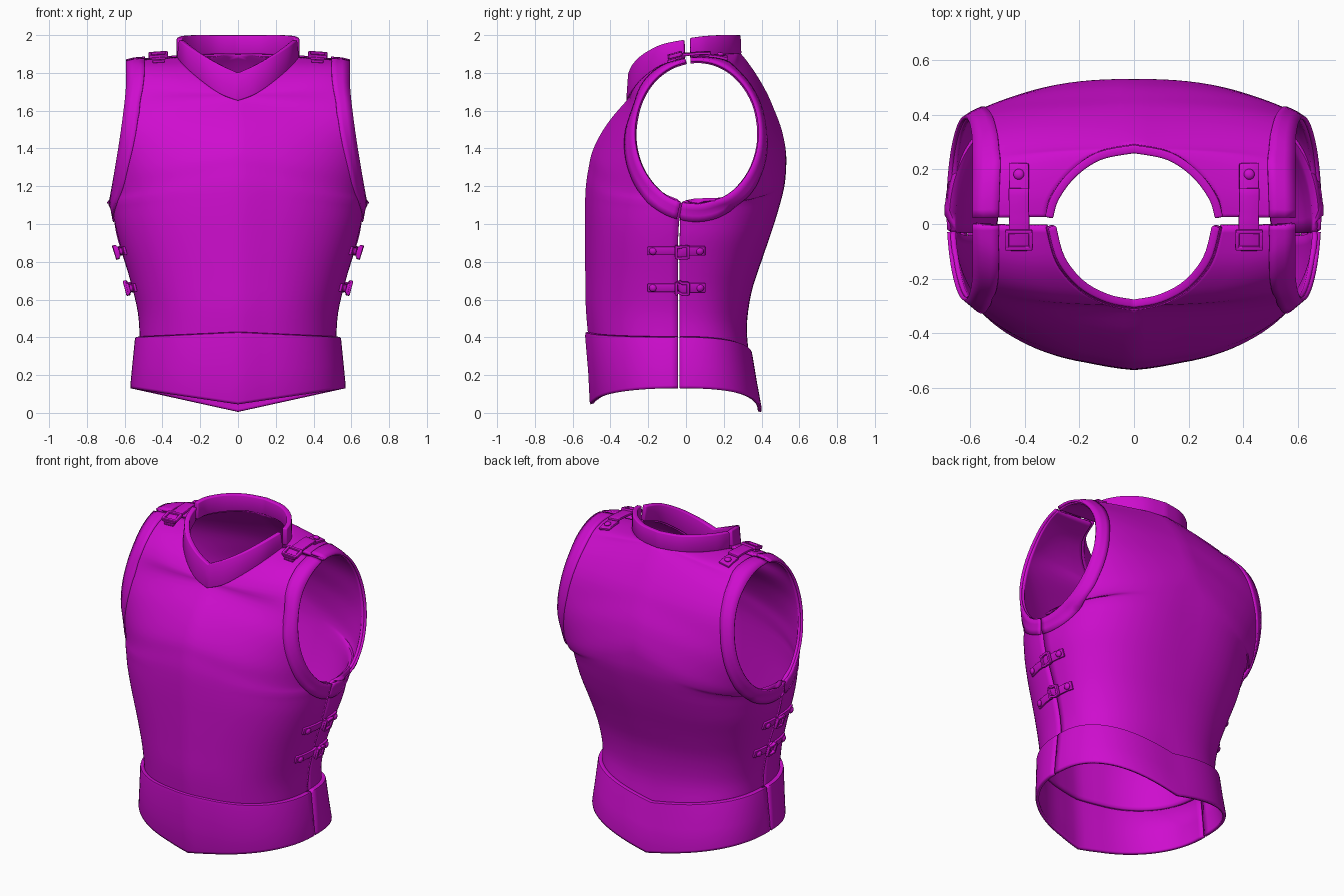
import bpy, bmesh, math
from mathutils import Vector, Matrix
from mathutils.bvhtree import BVHTree

if "Cube" in bpy.data.objects:
    bpy.data.objects.remove(bpy.data.objects["Cube"])

mat = bpy.data.materials.new("magenta")
mat.diffuse_color = (0.62, 0.004, 0.62, 1)
mat.use_nodes = True
mat.node_tree.nodes["Principled BSDF"].inputs["Base Color"].default_value = mat.diffuse_color


def finish(name, verts, faces, thick=0.0, offset=-1, bevel=0.0):
    """Mesh object mirrored across x, thickened and smooth shaded."""
    me = bpy.data.meshes.new(name)
    me.from_pydata(verts, [], faces)
    me.materials.append(mat)
    ob = bpy.data.objects.new(name, me)
    bpy.context.collection.objects.link(ob)
    m = ob.modifiers.new("mirror", 'MIRROR')
    m.use_clip = True
    if thick:
        s = ob.modifiers.new("thickness", 'SOLIDIFY')
        s.thickness, s.offset = thick, offset
    if bevel:
        b = ob.modifiers.new("bevel", 'BEVEL')
        b.width, b.segments, b.limit_method = bevel, 2, 'ANGLE'
    bpy.ops.object.select_all(action='DESELECT')
    ob.select_set(True)
    bpy.context.view_layer.objects.active = ob
    bpy.ops.object.shade_smooth_by_angle(angle=math.radians(35))
    return ob


def grid(rows, out=None):
    """Verts and faces of a quad grid facing along out, or away from the z axis."""
    w = len(rows[0])
    v = [Vector(p) for r in rows for p in r]
    f = [(i * w + j, i * w + j + 1, (i + 1) * w + j + 1, (i + 1) * w + j)
         for i in range(len(rows) - 1) for j in range(w - 1)]
    total = 0
    for q in f:
        a, b, c, d = (v[k] for k in q)
        o = out or Vector((a.x, a.y, 0))
        total += (c - a).cross(d - b).dot(o)
    return v, [q[::-1] for q in f] if total < 0 else f


def spline(keys, sub):
    """Catmull-Rom through tuples."""
    res = []
    for i in range(len(keys) - 1):
        p0, p1, p2, p3 = (keys[min(max(k, 0), len(keys) - 1)] for k in (i - 1, i, i + 1, i + 2))
        for s in range(sub):
            t = s / sub
            res.append(tuple(b + .5 * t * (c - a + t * (2*a - 5*b + 4*c - d + t * (3*(b - c) + d - a)))
                             for a, b, c, d in zip(p0, p1, p2, p3)))
    return res + [keys[-1]]


def arm(deg):
    """Point on the armhole edge."""
    t = math.radians(deg)
    z = 1.487 + .385 * math.sin(t)
    x = .58 + .095 * max(0, (1.75 - z) / .65) ** 1.3
    return (x, .058 + .337 * math.cos(t), z)


def section(row, keel, n_pts=26):
    ix, iy, iz, ox, oy, oz, amax, n = row
    ix, am = max(0, ix), math.radians(min(amax, 90))
    ex, ey = math.sin(am) ** (2 / n), max(0, math.cos(am)) ** (2 / n)
    pts = []
    for j in range(n_pts + 1):
        a = am * j / n_pts
        X = math.sin(a) ** (2 / n) / ex
        Y = (max(0, math.cos(a)) ** (2 / n) - ey) / (1 - ey)
        Y *= 1 - keel * min(1, X * 4)
        pts.append((ix + (ox - ix) * X, oy + (iy - oy) * Y, iz + (oz - iz) * X))
    return pts


def low(y, zc, w, zs, seam, n):
    return (0, y, zc, w, seam, zs, 90, n)


def high(inner, deg, amax, n):
    return (*inner, *arm(deg), amax, n)


# Chest and back plates: rows run from the centre line or neck to the seam or armhole
FN, BN, FS, BS = 2.2, 2.5, -.043, -.033
neck_f = [(0, -.31, 1.66), (.1, -.292, 1.70), (.2, -.235, 1.77), (.28, -.14, 1.84), (.318, -.008, 1.885)]
neck_b = [(0, .287, 1.905), (.13, .26, 1.905), (.23, .19, 1.90), (.3, .1, 1.895), (.32, .025, 1.885)]
front_rows = [low(-.515, .38, .52, .38, FS, FN), low(-.53, .55, .53, .53, FS, FN),
              low(-.533, .72, .57, .70, FS, FN), low(-.535, .92, .622, .88, FS, FN),
              low(-.535, 1.07, .652, 1.0, -.038, FN),
              high((0, -.53, 1.2), 255, 90, FN), high((0, -.515, 1.3), 236, 80, FN),
              high((0, -.497, 1.38), 216, 70, FN), high((0, -.455, 1.47), 198, 64, FN),
              high((0, -.395, 1.56), 180, 60, FN)] + [
              high(p, d, 56, FN) for p, d in zip(neck_f, (160, 143, 128, 113, 100))]
back_rows = [low(.337, .28, .52, .38, BS, BN), low(.322, .45, .525, .5, BS, BN),
             low(.345, .63, .555, .65, BS, BN), low(.395, .79, .60, .8, BS, BN),
             low(.45, .95, .64, .93, BS, BN), low(.49, 1.08, .658, 1.03, -.03, BN),
             high((0, .52, 1.2), 256.5, 90, BN), high((0, .53, 1.3), 277, 85, BN),
             high((0, .53, 1.37), 300, 78, BN), high((0, .52, 1.44), 322, 70, BN),
             high((0, .50, 1.52), 342, 65, BN), high((0, .465, 1.61), 360, 60, BN),
             high((0, .425, 1.70), 380, 58, BN), high((0, .36, 1.81), 398, 56, BN)] + [
             high(p, d, 55, BN) for p, d in zip(neck_b, (414, 426, 437, 447, 456))]

all_v, all_f = [], []
trees = {}
for side, rows, keel in (("chest", front_rows, .03), ("back", back_rows, 0)):
    v, f = grid([section(r, keel) for r in spline(rows, 4)])
    finish(side + "_plate", v, f, .02)
    trees[side] = BVHTree.FromPolygons(v, f)
    k = len(all_v)
    all_v += v
    all_f += [tuple(i + k for i in q) for q in f]
body = BVHTree.FromPolygons(all_v, all_f)

# Flared waist skirts with a stepped top edge
skirts = {
    "front_skirt": ([low(-.505, .045, .568, .13, FS, FN), low(-.51, .06, .57, .145, FS, FN),
                     low(-.518, .22, .56, .25, FS, FN), low(-.534, .405, .546, .39, FS, FN),
                     low(-.532, .425, .543, .40, FS, FN), low(-.512, .432, .52, .405, FS, FN)], .03),
    "back_skirt": ([low(.398, .005, .568, .13, BS, BN), low(.40, .02, .57, .145, BS, BN),
                    low(.375, .16, .56, .25, BS, BN), low(.353, .29, .546, .39, BS, BN),
                    low(.35, .305, .543, .40, BS, BN), low(.33, .312, .52, .405, BS, BN)], 0)}
for name, (rows, keel) in skirts.items():
    finish(name, *grid([section(r, keel) for r in rows]), .018)

# Standing collars around the neck
top_f = [(0, -.30, 1.80), (.1, -.28, 1.845), (.2, -.225, 1.90), (.275, -.13, 1.95), (.308, -.012, 1.975)]
top_b = [(0, .283, 2.0), (.13, .257, 2.0), (.23, .19, 2.0), (.297, .1, 1.995), (.32, .025, 1.985)]
for name, lo, hi in (("front_collar", neck_f, top_f), ("back_collar", neck_b, top_b)):
    rows = [[Vector(a).lerp(Vector(b), t) for a, b in zip(spline(lo, 5), spline(hi, 5))]
            for t in (-.06, .5, 1)]
    finish(name, *grid(rows), .03, -.6, .006)

# Raised borders around the armholes
for name, tree, d0, d1 in (("front_armhole_border", trees["chest"], 255, 100),
                           ("back_armhole_border", trees["back"], 256.5, 456)):
    rows = []
    for i in range(41):
        d = d0 + (d1 - d0) * i / 40
        e, t = Vector(arm(d)), math.radians(d)
        up = .5 + .5 * math.sin(t)
        wide = Vector((-.02 - .06 * up, .075 * math.cos(t), .09 * math.sin(t)))
        row = []
        for s in (0, .33, .66, 1):
            p, nrm, _, _ = tree.find_nearest(e + wide * s)
            row.append(p + nrm * .008)
        row[0] = e + Vector((.012, 0, 0))
        rows.append(row)
    finish(name, *grid(rows, Vector((1, 0, .2))), .014, -1)


def hit(p, d):
    """Surface point and outward normal seen along d."""
    q, n, _, _ = body.ray_cast(Vector(p) - d * 2, d)
    if q is None:
        q, n, _, _ = body.find_nearest(Vector(p))
    return q, (n if n.dot(d) < 0 else -n)


def ribbon(name, ends, axis, d, width, thick, lift=0.0, steps=8):
    """Strip that follows the surface between two points."""
    a, b = Vector(ends[0]), Vector(ends[1])
    rows = []
    for i in range(steps + 1):
        c = a.lerp(b, i / steps)
        row = []
        for s in (-.5, 0, .5):
            q, n = hit(c + axis * width * s, d)
            row.append(q + n * lift)
        rows.append(row)
    finish(name, *grid(rows, -d), thick, 1, .003)


def rivet(name, p, d):
    q, n = hit(p, d)
    bm = bmesh.new()
    bmesh.ops.create_uvsphere(bm, u_segments=12, v_segments=8, radius=.02,
                              matrix=Matrix.Translation(q + n * .018)
                              @ n.to_track_quat('Z', 'Y').to_matrix().to_4x4()
                              @ Matrix.Diagonal((1, 1, .6, 1)))
    bm.verts.index_update()
    finish(name, [v.co.copy() for v in bm.verts], [[v.index for v in f.verts] for f in bm.faces])
    bm.free()


def strap(name, pt, axis, d, w, back, mid, front, rivets):
    """Strap with end plates, a buckle frame and rivets; values are y positions."""
    Y = Vector((0, 1, 0))
    ribbon(name + "_rear_plate", (pt(back), pt(back - .1)), axis, d, w, .014)
    ribbon(name + "_band", (pt(back - .09), pt(mid - .04)), axis, d, w * 1.05, .014, .014)
    ribbon(name + "_front_plate", (pt(mid), pt(front)), axis, d, w * .9, .014)
    for k, y in enumerate((mid - .03, mid + .03)):
        ribbon(f"{name}_buckle_bar_{k}", (pt(y - .007), pt(y + .007)), axis, d, w * 1.4, .02, .02, 2)
    for k, s in enumerate((-.62, .62)):
        ribbon(f"{name}_buckle_side_{k}", (pt(mid - .03) + axis * w * s, pt(mid + .03) + axis * w * s),
               axis, d, .014, .02, .02, 4)
    for k, y in enumerate(rivets):
        rivet(f"{name}_rivet_{k}", pt(y), d)


# Shoulder straps and two side straps
strap("shoulder_strap", lambda y: Vector((.42, y, 1.9)), Vector((1, 0, 0)), Vector((0, 0, -1)),
      .07, .22, -.05, -.095, (.18,))
for k, z in enumerate((.86, .665)):
    strap(f"side_strap_{k}", lambda y: Vector((.6, y, z)), Vector((0, 0, 1)), Vector((-1, 0, 0)),
          .048, .10, -.02, -.2, (.072, -.172))
